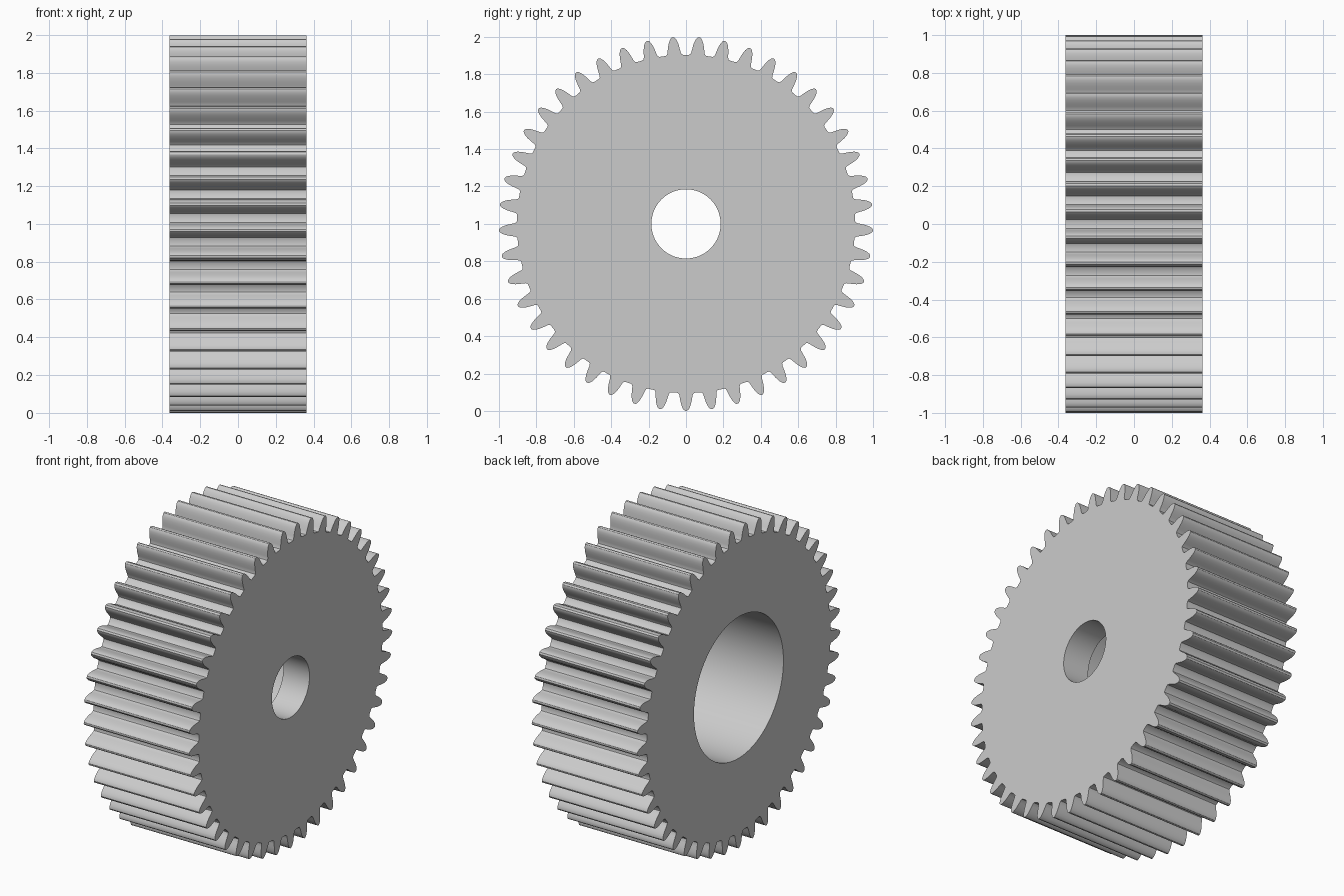
import bpy, bmesh
from math import sin, cos, radians

if "Cube" in bpy.data.objects:
    bpy.data.objects.remove(bpy.data.objects["Cube"])

TEETH = 45
PITCH = 360 / TEETH
HALF = 0.363            # half of the gear width
STEP = HALF - 0.18      # where the small bore opens into the wide one
BORE, WIDE_BORE = 0.185, 0.44

# half of one tooth: (degrees from tooth centre, radius), tip to root
flank = [(0.35, 0.999), (0.75, 0.993), (1.15, 0.982), (1.5, 0.967),
         (1.8, 0.949), (2.05, 0.93), (2.25, 0.916), (2.55, 0.907), (3.0, 0.904)]
tooth = [(-a, r) for a, r in reversed(flank)] + [(0, 1.0)] + flank + [(PITCH / 2, 0.904)]
outline = [(radians(i * PITCH + a), r) for i in range(TEETH) for a, r in tooth]

bm = bmesh.new()


def ring(x, radius=None):
    """Ring around the x axis; follows the toothed outline if no radius is given."""
    return [bm.verts.new((x, (radius or r) * sin(a), 1 - (radius or r) * cos(a)))
            for a, r in outline]


# closed cross-section: toothed rim, flat side, small bore, step, wide bore, flat side
rings = [ring(-HALF), ring(HALF), ring(HALF, BORE), ring(STEP, BORE),
         ring(STEP, WIDE_BORE), ring(-HALF, WIDE_BORE)]
n = len(outline)
for k, r0 in enumerate(rings):
    r1 = rings[(k + 1) % len(rings)]
    for i in range(n):
        j = (i + 1) % n
        bm.faces.new((r0[i], r0[j], r1[j], r1[i]))
bmesh.ops.recalc_face_normals(bm, faces=bm.faces)

mesh = bpy.data.meshes.new("spur_gear")
bm.to_mesh(mesh)
bm.free()
gear = bpy.data.objects.new("spur_gear", mesh)
bpy.context.collection.objects.link(gear)

# smooth flanks and bores, crisp rims
bpy.context.view_layer.objects.active = gear
gear.select_set(True)
bpy.ops.object.shade_smooth_by_angle(angle=radians(30))
